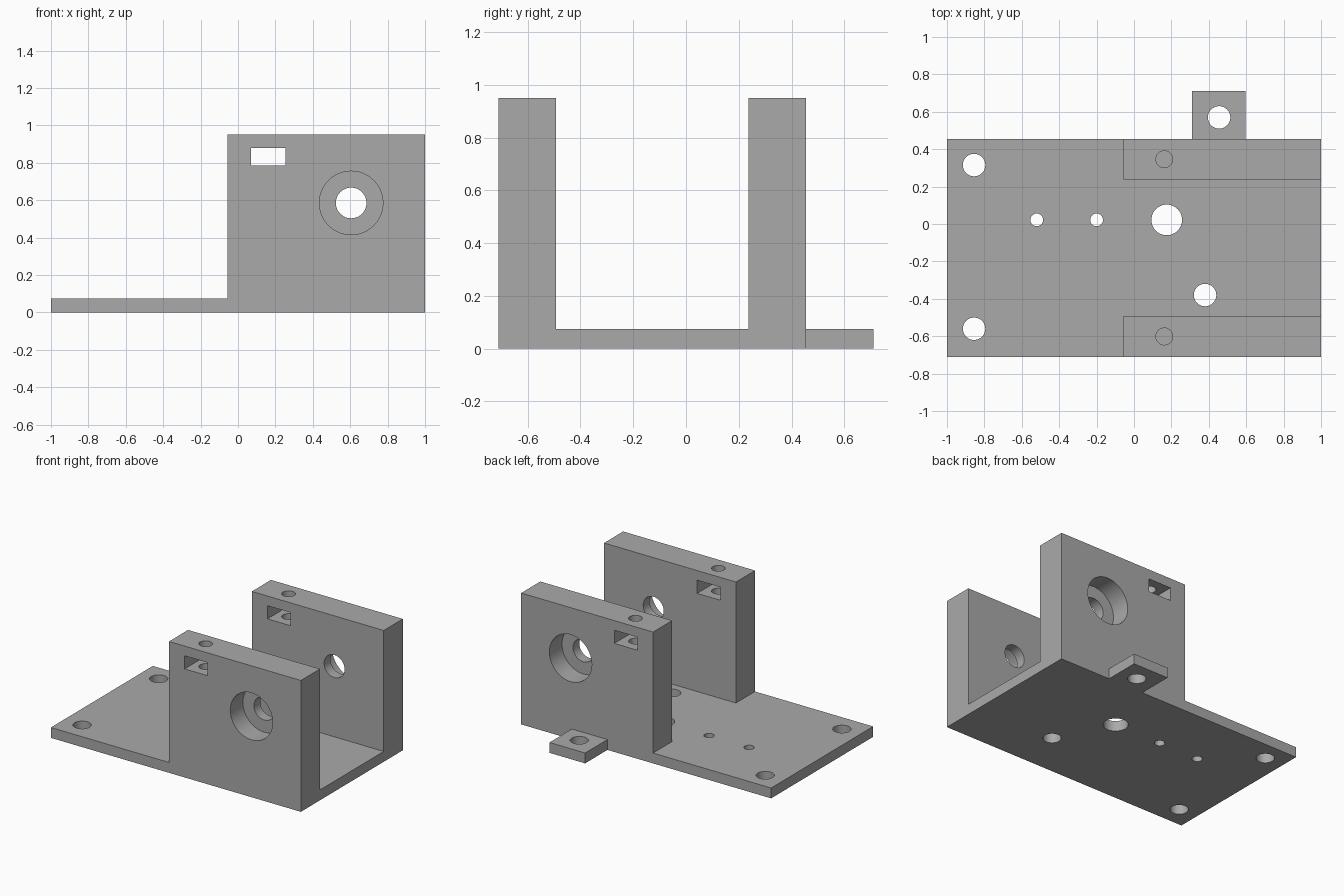
import bpy
import bmesh
import math
from mathutils import Matrix, Vector

default = bpy.data.objects.get("Cube")
if default:
    bpy.data.objects.remove(default, do_unlink=True)

# One grey material
grey = bpy.data.materials.new("plain_grey")
grey.use_nodes = True
colour = (0.4, 0.4, 0.4, 1)
grey.diffuse_color = colour
grey.node_tree.nodes["Principled BSDF"].inputs["Base Color"].default_value = colour


def finish(name, bm):
    mesh = bpy.data.meshes.new(name)
    bm.to_mesh(mesh)
    bm.free()
    mesh.materials.append(grey)
    obj = bpy.data.objects.new(name, mesh)
    bpy.context.collection.objects.link(obj)
    return obj


def box(name, low, high):
    bm = bmesh.new()
    bmesh.ops.create_cube(bm, size=1)
    low, high = Vector(low), Vector(high)
    bmesh.ops.scale(bm, vec=high - low, verts=bm.verts)
    bmesh.ops.translate(bm, vec=(low + high) / 2, verts=bm.verts)
    return finish(name, bm)


def cylinder(name, start, end, radius):
    start, end = Vector(start), Vector(end)
    axis = end - start
    turn = axis.to_track_quat('Z', 'Y').to_matrix().to_4x4()
    bm = bmesh.new()
    bmesh.ops.create_cone(bm, cap_ends=True, segments=48, radius1=radius,
                          radius2=radius, depth=axis.length,
                          matrix=Matrix.Translation((start + end) / 2) @ turn)
    return finish(name, bm)


def combine(target, other, operation):
    mod = target.modifiers.new(operation.lower(), 'BOOLEAN')
    mod.operation = operation
    mod.solver = 'EXACT'
    mod.object = other
    bpy.context.view_layer.objects.active = target
    bpy.ops.object.modifier_apply(modifier=mod.name)
    bpy.data.objects.remove(other, do_unlink=True)


FRONT, BACK, EDGE = -0.71, 0.455, 0.71
THICK, WALL, HEIGHT = 0.075, 0.218, 0.95
WALL_X = -0.055

# Base plate with two upright walls and a rear mounting tab
bracket = box("bracket", (-1, FRONT, 0), (1, BACK, THICK))
for y in (FRONT, BACK - WALL):
    combine(bracket, box("wall", (WALL_X, y, 0), (1, y + WALL, HEIGHT)), 'UNION')
combine(bracket, box("tab", (0.31, BACK - 0.1, 0), (0.595, EDGE, THICK)), 'UNION')

# Screw and cable holes through the plate and tab
for x, y, r in ((-0.855, 0.315, 0.06), (-0.855, -0.56, 0.06),
                (-0.52, 0.022, 0.034), (-0.2, 0.022, 0.034),
                (0.175, 0.022, 0.082), (0.38, -0.38, 0.06),
                (0.455, 0.57, 0.06)):
    combine(bracket, cylinder("plate_hole", (x, y, -0.1), (x, y, 0.2), r), 'DIFFERENCE')

# Axle bore and nut slot, through both walls
combine(bracket, cylinder("axle_bore", (0.605, -1, 0.585), (0.605, 1, 0.585), 0.082),
        'DIFFERENCE')
combine(bracket, box("nut_slot", (0.07, -1, 0.785), (0.255, 1, 0.88)), 'DIFFERENCE')

# Bearing recess in each outer face, and a blind screw hole from each top edge
for outer, inward in ((FRONT, 1), (BACK, -1)):
    combine(bracket, cylinder("bearing_recess", (0.605, outer - inward * 0.1, 0.585),
                              (0.605, outer + inward * 0.145, 0.585), 0.17), 'DIFFERENCE')
    y = outer + inward * WALL / 2
    combine(bracket, cylinder("top_hole", (0.162, y, 0.55), (0.162, y, 1.1), 0.045),
            'DIFFERENCE')

# Smooth bores with crisp edges
bpy.ops.object.select_all(action='DESELECT')
bracket.select_set(True)
bpy.context.view_layer.objects.active = bracket
bpy.ops.object.shade_smooth_by_angle(angle=math.radians(30))
